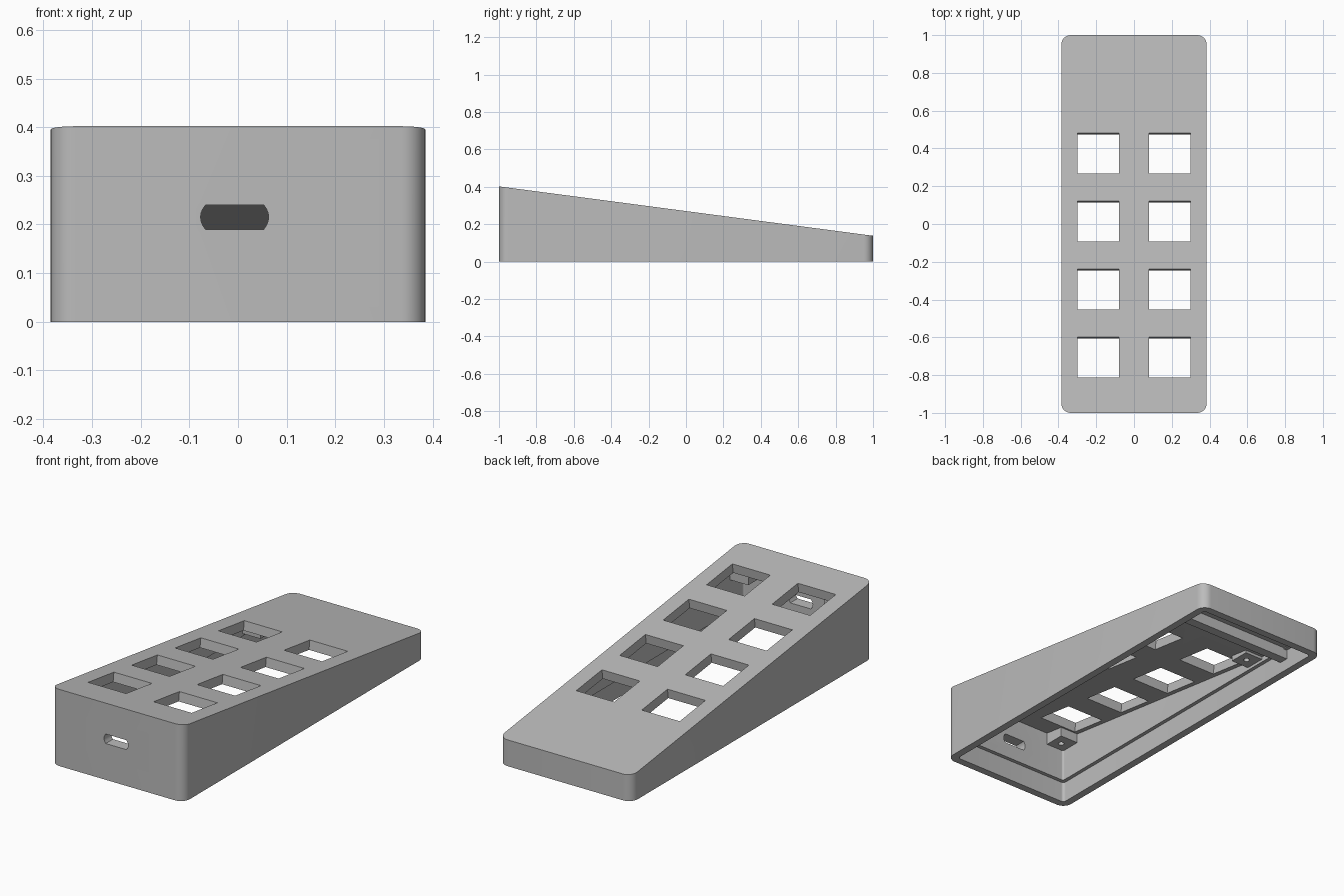
import bpy, bmesh, math
from mathutils import Matrix

cube = bpy.data.objects.get("Cube")
if cube:
    bpy.data.objects.remove(cube, do_unlink=True)

grey = bpy.data.materials.new("light_grey")
grey.use_nodes = True
colour = (0.5, 0.5, 0.5, 1)
grey.diffuse_color = colour
grey.node_tree.nodes["Principled BSDF"].inputs["Base Color"].default_value = colour

SLOPE = 0.132


def roof(y):
    return 0.27 - SLOPE * y


def link(name, bm):
    bmesh.ops.recalc_face_normals(bm, faces=bm.faces)
    mesh = bpy.data.meshes.new(name)
    bm.to_mesh(mesh)
    bm.free()
    obj = bpy.data.objects.new(name, mesh)
    bpy.context.collection.objects.link(obj)
    mesh.materials.append(grey)
    return obj


def rounded_prism(name, hx, hy, radius, bottom, top, steps=8):
    """Rounded rectangle extruded from bottom up to the height top(y)."""
    outline = []
    for corner, (sx, sy) in enumerate([(1, 1), (-1, 1), (-1, -1), (1, -1)]):
        for i in range(steps + 1):
            a = math.pi / 2 * (corner + i / steps)
            outline.append((sx * (hx - radius) + radius * math.cos(a),
                            sy * (hy - radius) + radius * math.sin(a)))
    bm = bmesh.new()
    low = [bm.verts.new((x, y, bottom)) for x, y in outline]
    high = [bm.verts.new((x, y, top(y))) for x, y in outline]
    bm.faces.new(low)
    bm.faces.new(high)
    for i in range(len(low)):
        j = (i + 1) % len(low)
        bm.faces.new((low[i], low[j], high[j], high[i]))
    return link(name, bm)


def box(name, x0, x1, y0, y1, z0, z1):
    bm = bmesh.new()
    bmesh.ops.create_cube(bm, size=1, matrix=Matrix.Translation(
        ((x0 + x1) / 2, (y0 + y1) / 2, (z0 + z1) / 2))
        @ Matrix.Diagonal((x1 - x0, y1 - y0, z1 - z0, 1)))
    return link(name, bm)


def drill(name, x, y, z, radius, depth):
    bm = bmesh.new()
    bmesh.ops.create_cone(bm, cap_ends=True, segments=16, radius1=radius,
                          radius2=radius, depth=depth,
                          matrix=Matrix.Translation((x, y, z)))
    return link(name, bm)


def carve(obj, cutters):
    """Subtract the cutters, bake the result and discard them."""
    for c in cutters:
        c.hide_render = True
        mod = obj.modifiers.new("cut", 'BOOLEAN')
        mod.operation = 'DIFFERENCE'
        mod.solver = 'EXACT'
        mod.object = c
    deps = bpy.context.evaluated_depsgraph_get()
    baked = bpy.data.meshes.new_from_object(obj.evaluated_get(deps))
    obj.modifiers.clear()
    obj.data = baked
    for c in cutters:
        bpy.data.objects.remove(c, do_unlink=True)


# Wedge shell, hollow below, with a step that takes the base plate
shell = rounded_prism("wedge_case", 0.385, 1.0, 0.05, 0, roof)
cutters = [
    rounded_prism("cavity_cutter", 0.325, 0.94, 0.01, -0.1, lambda y: roof(y) - 0.05),
    rounded_prism("step_cutter", 0.345, 0.96, 0.015, -0.2, lambda y: 0.11),
]

# Two columns of square key openings, square to the sloping top
tilt = Matrix.Rotation(-math.atan(SLOPE), 4, 'X')
for row in range(4):
    y = 0.374 - 0.36 * row
    for x in (-0.19, 0.19):
        bm = bmesh.new()
        bmesh.ops.create_cube(bm, size=1, matrix=Matrix.Translation((x, y, roof(y)))
                              @ tilt @ Matrix.Diagonal((0.22, 0.215, 0.16, 1)))
        cutters.append(link("key_cutter", bm))

# Cable slot with bowed ends in the front wall
bm = bmesh.new()
ring = []
for side in (1, -1):
    for i in range(7):
        t = i / 3 - 1
        ring.append(bm.verts.new((-0.007 + side * (0.07 - 0.01 * t * t), -1.1,
                                  0.215 + side * t * 0.025)))
face = bm.faces.new(ring)
ext = bmesh.ops.extrude_face_region(bm, geom=[face])
bmesh.ops.translate(bm, vec=(0, 0.25, 0),
                    verts=[v for v in ext["geom"] if isinstance(v, bmesh.types.BMVert)])
cutters.append(link("slot_cutter", bm))
carve(shell, cutters)

# Screw bosses under the top, mirrored left and right
parts = [shell]
for side, label in ((1, "left"), (-1, "right")):
    for end, y0, y1, z0, z1 in (("front", -0.95, -0.83, 0.28, 0.36),
                                ("back", 0.5, 0.61, 0.125, 0.165)):
        xs = sorted((side * 0.335, side * 0.22))
        boss = box(f"{end}_{label}_screw_boss", *xs, y0, y1, z0, z1)
        carve(boss, [drill("screw_cutter", side * 0.27, (y0 + y1) / 2, z0, 0.015, 0.05)])
        parts.append(boss)

# Cross rib near the thin end
parts.append(box("cross_rib", -0.35, 0.35, 0.73, 0.78, 0.06, 0.13))

bpy.ops.object.select_all(action='DESELECT')
for obj in parts:
    obj.select_set(True)
bpy.context.view_layer.objects.active = shell
bpy.ops.object.shade_smooth_by_angle(angle=math.radians(30))
